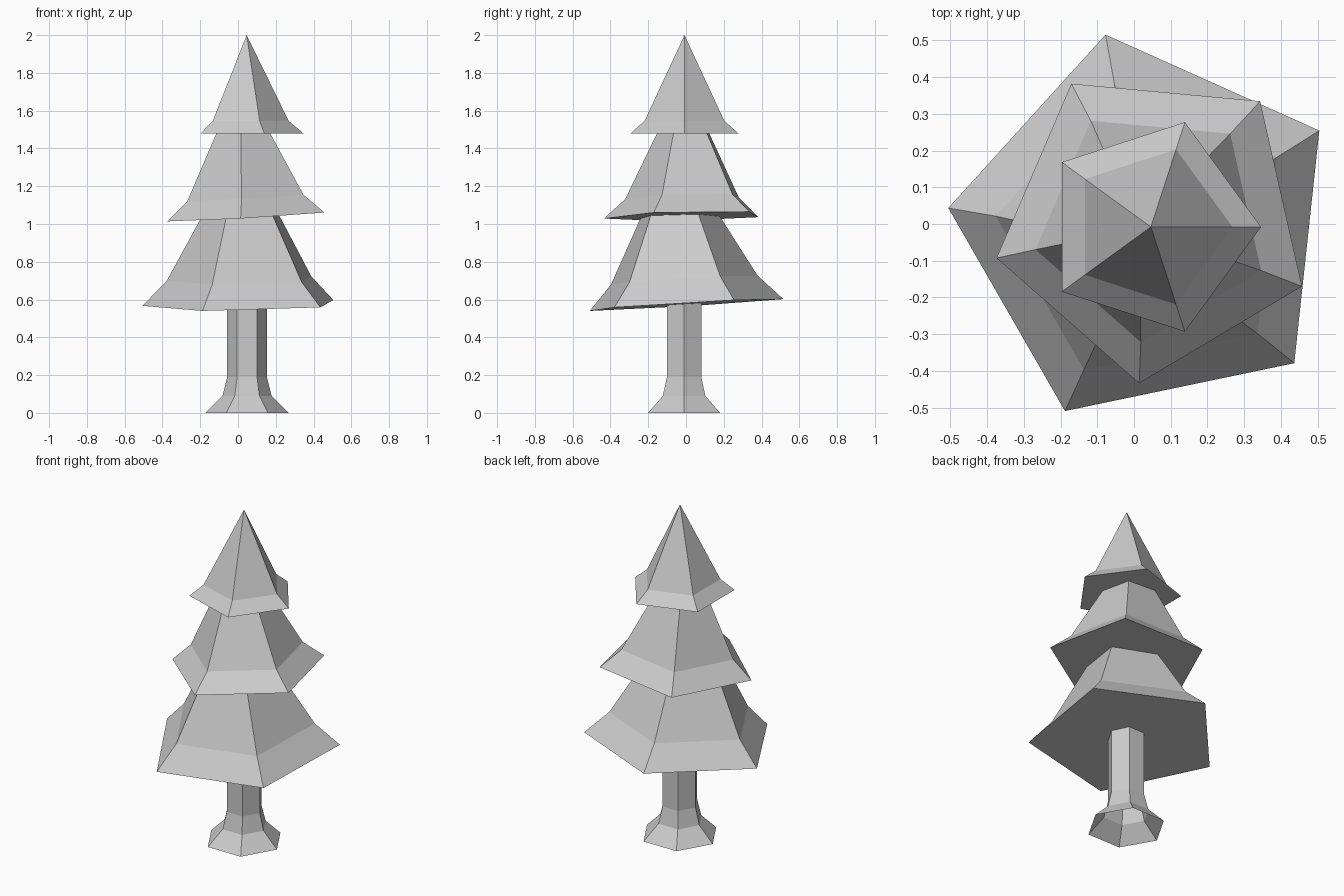
import bpy, bmesh
from math import sin, cos, pi, radians, atan

if "Cube" in bpy.data.objects:
    bpy.data.objects.remove(bpy.data.objects["Cube"])


def faceted(name, sides, phase, profile, loc, slope=(0, 0), cap_bottom=True):
    """Low-poly lathe: profile is (radius, height) from bottom to top; radius 0 is a tip."""
    bm = bmesh.new()
    rings = []
    for r, h in profile:
        if r == 0:
            rings.append([bm.verts.new((0, 0, h))])
        else:
            angles = [radians(phase) + 2 * pi * i / sides for i in range(sides)]
            rings.append([bm.verts.new((r * cos(a), r * sin(a), h)) for a in angles])
    for low, high in zip(rings, rings[1:]):
        for i in range(sides):
            j = (i + 1) % sides
            if len(high) == 1:
                bm.faces.new((low[i], low[j], high[0]))
            else:
                bm.faces.new((low[i], low[j], high[j], high[i]))
    if cap_bottom:
        bm.faces.new(rings[0][::-1])
    if len(rings[-1]) > 1:
        bm.faces.new(rings[-1])
    mesh = bpy.data.meshes.new(name)
    bm.to_mesh(mesh)
    bm.free()
    obj = bpy.data.objects.new(name, mesh)
    obj.location = loc
    # lean the part so its base rises by slope along x and y
    obj.rotation_euler = (atan(slope[1]), -atan(slope[0]), 0)
    bpy.context.collection.objects.link(obj)
    return obj


# Six-sided trunk with a flared, open foot
faceted("trunk", 6, 0, [(0.22, 0), (0.13, 0.09), (0.105, 0.19), (0.105, 0.60)],
        (0.048, -0.01, 0), cap_bottom=False)

# Three five-sided foliage tiers, the lower two slightly tilted
faceted("lower_foliage", 5, 29.8, [(0.543, 0), (0.411, 0.132), (0.19, 0.52)],
        (0.034, -0.015, 0.573), (0.018, 0.059))
faceted("middle_foliage", 5, 48.7, [(0.44, 0), (0.325, 0.10), (0.125, 0.49)],
        (0.054, 0.004, 1.041), (0.058, 0.022))
faceted("top_foliage", 5, 0, [(0.30, 0), (0.222, 0.066), (0, 0.52)],
        (0.046, -0.008, 1.48))
